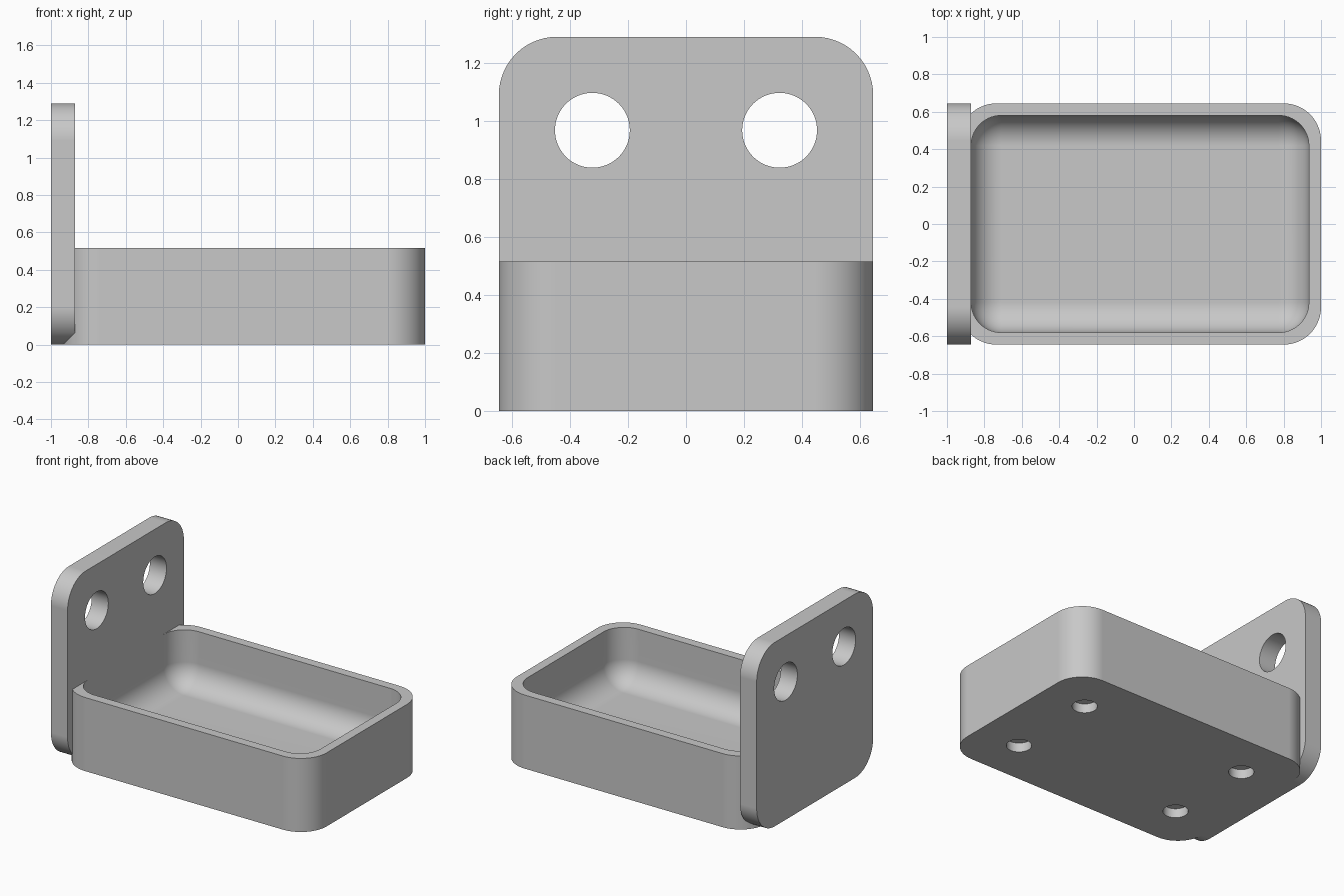
import bpy, bmesh, math
from mathutils import Matrix

cube = bpy.data.objects.get("Cube")
if cube:
    bpy.data.objects.remove(cube, do_unlink=True)

W = 0.645            # half width
TOP = 0.516          # tray height
PLATE_X = -0.871     # front face of the back plate
R_OUT, R_IN = 0.2, 0.161

grey = bpy.data.materials.new("plain_grey")
grey.use_nodes = True
colour = (0.58, 0.58, 0.58, 1)
grey.diffuse_color = colour
grey.node_tree.nodes["Principled BSDF"].inputs["Base Color"].default_value = colour


def add_object(name, bm):
    mesh = bpy.data.meshes.new(name)
    bmesh.ops.recalc_face_normals(bm, faces=bm.faces[:])
    bm.to_mesh(mesh)
    bm.free()
    mesh.materials.append(grey)
    obj = bpy.data.objects.new(name, mesh)
    bpy.context.collection.objects.link(obj)
    return obj


def rounded_box(name, lo, hi, radius, rule):
    """Box between two corners; edges chosen by rule are rounded."""
    bm = bmesh.new()
    bmesh.ops.create_cube(bm, size=1)
    for v in bm.verts:
        v.co = [hi[i] if v.co[i] > 0 else lo[i] for i in range(3)]
    edges = [e for e in bm.edges if rule(e.verts[0].co, e.verts[1].co)]
    bmesh.ops.bevel(bm, geom=edges, offset=radius, offset_type='OFFSET',
                    segments=14, profile=0.5, affect='EDGES', clamp_overlap=False)
    return add_object(name, bm)


def cylinder(name, centre, radius, depth, axis):
    bm = bmesh.new()
    turn = Matrix.Rotation(math.pi / 2, 4, 'Y') if axis == 'X' else Matrix.Identity(4)
    bmesh.ops.create_cone(bm, cap_ends=True, segments=64, radius1=radius, radius2=radius,
                          depth=depth, matrix=Matrix.Translation(centre) @ turn)
    return add_object(name, bm)


def combine(target, other, operation):
    mod = target.modifiers.new(operation.lower(), 'BOOLEAN')
    mod.operation, mod.solver, mod.object = operation, 'EXACT', other
    bpy.context.view_layer.objects.active = target
    bpy.ops.object.modifier_apply(modifier=mod.name)
    bpy.data.objects.remove(other, do_unlink=True)


# Tray body with rounded upright edges, joined to the back plate
tray = rounded_box("tray_with_back_plate", (-0.935, -W, 0), (1, W, TOP), R_OUT,
                   lambda a, b: abs(a.z - b.z) > 0.1)
plate = rounded_box("back_plate", (-1, -W, 0), (PLATE_X, W, 2 * W), R_OUT,
                    lambda a, b: abs(a.x - b.x) > 0.1)
combine(tray, plate, 'UNION')

# Hollow with rounded corners and floor edges
hollow = rounded_box("hollow", (PLATE_X, -0.58, 0.129), (0.935, 0.58, 0.7), R_IN,
                     lambda a, b: min(a.z, b.z) < 0.5)
combine(tray, hollow, 'DIFFERENCE')

# Mounting holes through the plate, and shallow round sockets underneath
for side in (-1, 1):
    y = side * 0.3225
    combine(tray, cylinder("plate_hole", (-0.935, y, 0.968), 0.129, 0.4, 'X'), 'DIFFERENCE')
    for end in (-1, 1):
        socket = cylinder("socket", (0.032 + end * 0.645, y, 0), 0.08, 0.129, 'Z')
        combine(tray, socket, 'DIFFERENCE')

# Smooth curved surfaces, keep rims sharp
bpy.ops.object.select_all(action='DESELECT')
tray.select_set(True)
bpy.context.view_layer.objects.active = tray
bpy.ops.object.shade_smooth_by_angle(angle=math.radians(30))
normals = tray.modifiers.new("even_shading", 'WEIGHTED_NORMAL')
normals.keep_sharp = True
